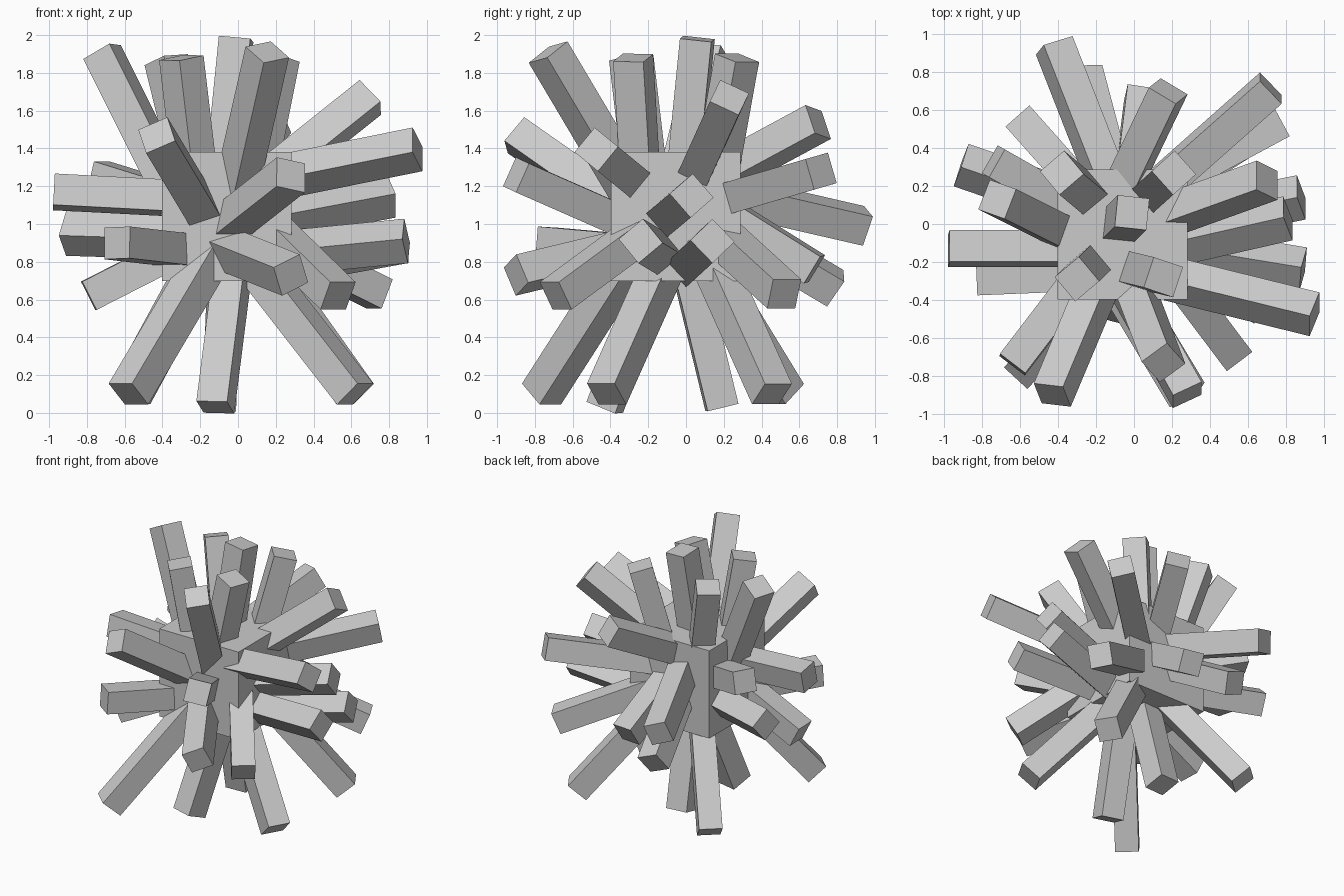
import bpy, math
from mathutils import Vector, Matrix

CENTRE = Vector((-0.06, -0.055, 1.04))
WIDTH = 0.168                     # rod thickness


def rod(name, root, tip, roll):
    """Square bar running from inside the core, through root, out to tip."""
    root, tip = Vector(root), Vector(tip)
    d = (tip - root).normalized()
    h = Vector((0, 0, 1)).cross(d).normalized()
    turn = Matrix.Rotation(math.radians(roll), 3, d)
    h, v = turn @ h, turn @ d.cross(h)
    verts = [p + (h * a + v * b) * WIDTH / 2
             for p in (root - d * 0.1, tip)
             for a, b in ((-1, -1), (1, -1), (1, 1), (-1, 1))]
    sides = [(i, (i + 1) % 4, (i + 1) % 4 + 4, i + 4) for i in range(4)]
    me = bpy.data.meshes.new(name)
    me.from_pydata(verts, [], [(3, 2, 1, 0), (4, 5, 6, 7)] + sides)
    bpy.context.collection.objects.link(bpy.data.objects.new(name, me))


# Central cube
bpy.ops.mesh.primitive_cube_add(size=0.685, location=CENTRE)
bpy.context.object.name = "core_cube"
C = CENTRE

# Rods that leave the top of the core: root, tip, roll
rod("top_rod_middle", (-0.07, 0, 1.38), (-0.01, 0.06, 1.98), 39)
rod("top_rod_front_right", (0.03, -0.25, 1.38), (0.155, -0.28, 1.88), -5)
rod("top_rod_back_right", (0.11, 0.18, 1.38), (0.21, 0.27, 1.88), 0)
rod("top_rod_front_left", (-0.22, -0.21, 1.2), (-0.30, -0.29, 1.88), -5)
rod("top_rod_back_left", (-0.26, 0.17, 1.38), (-0.38, 0.27, 1.87), -10)
rod("top_rod_left", (-0.30, -0.08, 1.07), (-0.72, 0.13, 1.91), 6)
rod("top_rod_front", (-0.04, -0.22, 1.05), (0.155, -0.73, 1.91), 18)

# Right side
rod("right_rod_high", (0.06, 0, 1.16), (0.70, 0.23, 1.67), 58)
rod("right_rod_back_upper", (-0.02, 0.06, 1.09), (0.72, 0.715, 1.28), 12)
rod("right_rod_back_lower", (0.10, 0.17, 0.95), (0.75, 0.52, 0.63), 0)
rod("right_rod_centre", (0.28, -0.09, 1.05), (0.81, 0.03, 1.15), 40)
rod("right_rod_low_back", (0.28, 0.02, 0.80), (0.88, 0.14, 0.91), 43)
rod("right_rod_low_front", (0.28, -0.14, 0.85), (0.89, -0.24, 0.91), 40)
rod("right_rod_front_upper", (0.28, -0.31, 1.26), (0.95, -0.475, 1.395), 52)

# Front side
rod("front_rod_lower_right", (0.10, -0.12, 1.04), (0.53, -0.69, 0.62), 0)
rod("front_rod_low", (-0.02, -0.40, 0.85), (0.28, -0.90, 0.73), 25)
rod("front_rod_high", (0, -0.40, 1.04), (0.28, -0.90, 1.26), -12)
rod("front_rod_upper_left", (-0.22, -0.40, 1.12), (-0.43, -0.90, 1.47), 28)
rod("front_rod_left", (-0.38, -0.40, 0.87), (-0.64, -0.74, 0.90), 2)

# Left side
rod("left_rod_front", (-0.40, -0.13, 1.14), (-0.975, -0.13, 1.17), 10)
rod("left_rod_middle", (-0.30, 0.10, 0.93), (-0.91, 0.31, 0.95), 40)
rod("left_rod_low", (-0.30, -0.27, 0.87), (-0.79, -0.29, 0.62), 0)
rod("left_rod_back", C, (-0.74, 0.33, 1.25), 0)

# Back side
rod("back_rod_left", (-0.13, 0.20, 1.16), (-0.42, 0.94, 0.99), 20)
rod("back_rod_low_left", (-0.14, 0.30, 0.95), (-0.27, 0.79, 0.66), 25)
rod("back_rod_low", (-0.02, 0.20, 1.06), (0.04, 0.68, 0.76), 3)
rod("back_rod_high", (-0.06, 0.20, 1.27), (0.18, 0.70, 1.54), -12)

# Underside
rod("bottom_rod_front_right", (-0.08, -0.02, 1), (0.62, -0.42, 0.10), 0)
rod("bottom_rod_front_left", (-0.06, -0.20, 0.98), (-0.58, -0.765, 0.10), 0)
rod("bottom_rod_back_left", C, (-0.57, 0.52, 0.10), 0)
rod("bottom_rod_back_right", (-0.02, 0.05, 1), (0.62, 0.455, 0.10), 0)
rod("bottom_rod_front", (-0.01, -0.10, 0.9), (-0.12, -0.43, 0.03), -4)
rod("bottom_rod_back", C, (-0.10, 0.19, 0.03), 5)
